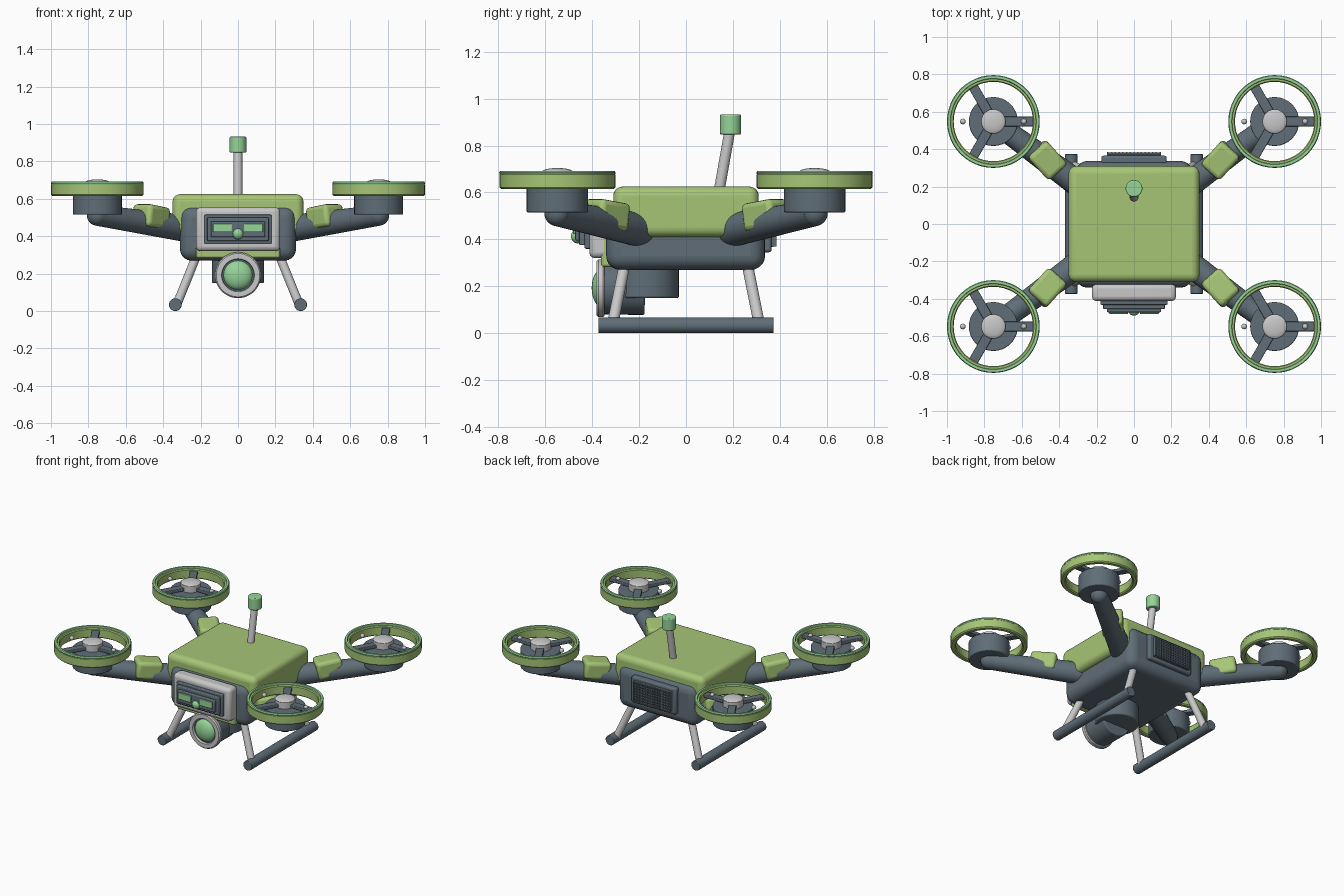
import bpy, bmesh, math
from mathutils import Vector, Matrix

if "Cube" in bpy.data.objects:
    bpy.data.objects.remove(bpy.data.objects["Cube"])


def material(name, rgb):
    m = bpy.data.materials.new(name)
    m.use_nodes = True
    color = (*rgb, 1)
    m.diffuse_color = color
    m.node_tree.nodes["Principled BSDF"].inputs["Base Color"].default_value = color
    return m


SLATE = material("slate grey", (0.115, 0.155, 0.185))
GREEN = material("leaf green", (0.38, 0.56, 0.18))
MINT = material("mint green", (0.30, 0.66, 0.31))
SILVER = material("light grey", (0.58, 0.58, 0.58))


def finish(name, bm, mat, bevel=0, segments=3):
    mesh = bpy.data.meshes.new(name)
    bm.to_mesh(mesh)
    bm.free()
    mesh.materials.append(mat)
    ob = bpy.data.objects.new(name, mesh)
    bpy.context.collection.objects.link(ob)
    if bevel:
        mod = ob.modifiers.new("soft edges", "BEVEL")
        mod.width, mod.segments, mod.limit_method = bevel, segments, "ANGLE"
    bpy.ops.object.select_all(action="DESELECT")
    ob.select_set(True)
    bpy.context.view_layer.objects.active = ob
    bpy.ops.object.shade_smooth_by_angle(angle=math.radians(35))
    return ob


def box(name, mat, low, high, bevel=0.01, segments=3):
    low, high = Vector(low), Vector(high)
    bm = bmesh.new()
    bmesh.ops.create_cube(bm, size=1, matrix=Matrix.Translation((low + high) / 2)
                          @ Matrix.Diagonal((*(high - low), 1)))
    return finish(name, bm, mat, bevel, segments)


def rod(name, mat, start, end, r1, r2=None, bevel=0, sides=32):
    start, end = Vector(start), Vector(end)
    axis = end - start
    turn = Vector((0, 0, 1)).rotation_difference(axis).to_matrix().to_4x4()
    bm = bmesh.new()
    bmesh.ops.create_cone(bm, cap_ends=True, segments=sides, radius1=r1,
                          radius2=r1 if r2 is None else r2, depth=axis.length,
                          matrix=Matrix.Translation((start + end) / 2) @ turn)
    return finish(name, bm, mat, bevel)


def ball(name, mat, center, size):
    bm = bmesh.new()
    bmesh.ops.create_uvsphere(bm, u_segments=24, v_segments=14, radius=1,
                              matrix=Matrix.Translation(center) @ Matrix.Diagonal((*size, 1)))
    return finish(name, bm, mat)


def lathe(name, mat, profile, place):
    """Spin a closed (radius, height) profile around z."""
    bm = bmesh.new()
    verts = [bm.verts.new((r, 0, z)) for r, z in profile]
    edges = [bm.edges.new((v, verts[i - 1])) for i, v in enumerate(verts)]
    bmesh.ops.spin(bm, geom=verts + edges, cent=(0, 0, 0), axis=(0, 0, 1),
                   angle=math.tau, steps=48, use_merge=True)
    bmesh.ops.remove_doubles(bm, verts=bm.verts, dist=0.0001)
    bmesh.ops.recalc_face_normals(bm, faces=bm.faces)
    bmesh.ops.transform(bm, matrix=place, verts=bm.verts)
    return finish(name, bm, mat)


# Body
box("body", SLATE, (-0.31, -0.34, 0.27), (0.31, 0.337, 0.56), 0.06, 5)
box("top_shell", GREEN, (-0.35, -0.31, 0.41), (0.35, 0.31, 0.625), 0.04, 5)

# Face panel, stepped screen, eyes and nose
box("face_backplate", GREEN, (-0.225, -0.362, 0.283), (0.225, -0.3, 0.52), 0.012)
box("face_frame", SILVER, (-0.225, -0.412, 0.32), (0.225, -0.32, 0.555), 0.025)
for i, (w, y) in enumerate([(0.18, -0.432), (0.165, -0.455), (0.145, -0.472)]):
    inset = 0.18 - w
    box(f"screen_step_{i + 1}", SLATE, (-w, y, 0.36 + inset),
        (w, -0.4, 0.515 - inset), 0.006)
for side, label in ((1, "left"), (-1, "right")):
    xs = sorted((side * 0.032, side * 0.133))
    box(f"{label}_eye", MINT, (xs[0], -0.481, 0.422), (xs[1], -0.47, 0.468), 0.003)
ball("nose", MINT, (0, -0.462, 0.413), (0.03, 0.028, 0.03))

# Rear vent with a mesh of bars
box("vent_panel", SLATE, (-0.175, 0.32, 0.345), (0.175, 0.365, 0.53), 0.012)
box("vent_core", SLATE, (-0.145, 0.35, 0.367), (0.145, 0.374, 0.508), 0.004)
for i in range(15):
    x = -0.14 + i * 0.02
    box("vent_upright", SLATE, (x - 0.004, 0.37, 0.369), (x + 0.004, 0.385, 0.506), 0)
for i in range(8):
    z = 0.373 + i * 0.0185
    box("vent_crossbar", SLATE, (-0.144, 0.37, z - 0.004), (0.144, 0.383, z + 0.004), 0)

# Camera under the nose
rod("camera_mount", SLATE, (0, -0.17, 0.15), (0, -0.17, 0.3), 0.14, bevel=0.008)
rod("camera_barrel", SLATE, (0, -0.175, 0.19), (0, -0.355, 0.192), 0.112, bevel=0.008)
lathe("lens_ring", SILVER,
      [(0.085, 0), (0.118, 0), (0.123, 0.006), (0.123, 0.026), (0.116, 0.034), (0.088, 0.034), (0.085, 0.028)],
      Matrix.Translation((0, -0.347, 0.192)) @ Matrix.Rotation(math.pi / 2, 4, "X"))
rod("lens_back", SLATE, (0, -0.34, 0.192), (0, -0.365, 0.192), 0.09)
ball("lens", MINT, (0, -0.362, 0.192), (0.078, 0.04, 0.078))

# Antenna
rod("antenna_rod", SILVER, (0, 0.14, 0.6), (0, 0.188, 0.87), 0.023)
rod("antenna_tip", MINT, (0, 0.19, 0.847), (0, 0.19, 0.932), 0.045, bevel=0.006)

# Landing skids
for sx in (1, -1):
    side = "left" if sx > 0 else "right"
    rod(f"{side}_skid", SLATE, (sx * 0.335, -0.373, 0.034), (sx * 0.335, 0.373, 0.034),
        0.034, bevel=0.004)
    for sy in (1, -1):
        rod(f"{side}_skid_leg", SILVER, (sx * 0.325, sy * 0.312, 0.04),
            (sx * 0.22, sy * 0.26, 0.3), 0.024)


def rotor(tag, sx, sy):
    cx, cy = sx * 0.752, sy * 0.548
    at = Matrix.Translation((cx, cy, 0))
    # Arm with rounded elbow and cover block
    end = Vector((cx, cy, 0.512))
    rod(f"{tag}_arm", SLATE, (sx * 0.25, sy * 0.18, 0.437), end, 0.073, 0.056)
    ball(f"{tag}_elbow", SLATE, end, (0.056, 0.056, 0.056))
    sleeve = box(f"{tag}_arm_cover", GREEN, (-0.085, -0.068, -0.06), (0.085, 0.068, 0.06), 0.022)
    sleeve.location = (sx * 0.465, sy * 0.342, 0.503)
    sleeve.rotation_euler = (0, -0.14, math.atan2(sy * 0.8, sx * 0.72))
    # Motor and duct
    rod(f"{tag}_motor", SLATE, (cx, cy, 0.515), (cx, cy, 0.645), 0.131, bevel=0.006)
    lathe(f"{tag}_duct", GREEN,
          [(0.212, 0.622), (0.22, 0.615), (0.24, 0.615), (0.247, 0.622),
           (0.247, 0.676), (0.242, 0.683), (0.217, 0.683), (0.212, 0.676)], at)
    lathe(f"{tag}_duct_rim", MINT,
          [(0.226, 0.678), (0.246, 0.678), (0.248, 0.684), (0.244, 0.692), (0.23, 0.692)], at)
    # Three blades, hub cap and studs
    for k in range(3):
        blade = box(f"{tag}_blade", SLATE, (0.03, -0.026, 0.648), (0.222, 0.026, 0.67), 0.005)
        blade.matrix_world = at @ Matrix.Rotation(k * math.tau / 3, 4, "Z")
    rod(f"{tag}_hub", SILVER, (cx, cy, 0.64), (cx, cy, 0.69), 0.066)
    ball(f"{tag}_hub_cap", SILVER, (cx, cy, 0.688), (0.066, 0.066, 0.016))
    for dx in (-0.163, 0.163):
        ball(f"{tag}_stud", SILVER, (cx + dx, cy, 0.67), (0.015, 0.015, 0.015))


for sx, side in ((1, "left"), (-1, "right")):
    for sy, end in ((-1, "front"), (1, "back")):
        rotor(f"{end}_{side}", sx, sy)
